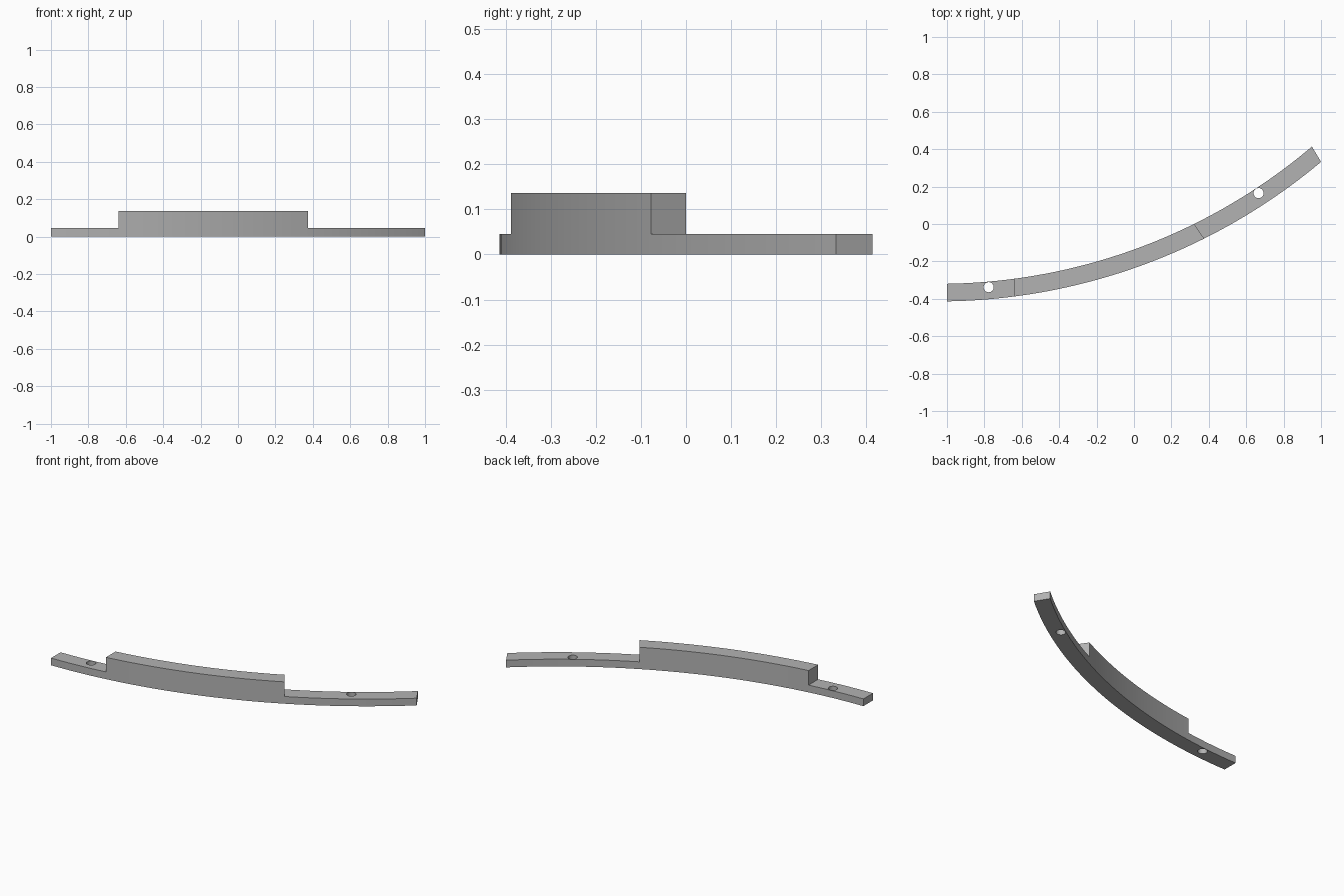
import bpy
import bmesh
from math import asin, sin, cos, pi

cube = bpy.data.objects.get("Cube")
if cube:
    bpy.data.objects.remove(cube, do_unlink=True)

# Shared arc layout: one centre, two radii
CX, CY = -1.05, 2.775
R_OUT, R_IN = 3.189, 3.095
LOW, HIGH = 0.045, 0.136
STEPS = 40

grey = bpy.data.materials.new("plain grey")
grey.use_nodes = True
grey.diffuse_color = (0.45, 0.45, 0.45, 1)
grey.node_tree.nodes["Principled BSDF"].inputs["Base Color"].default_value = grey.diffuse_color


def prism(name, outline, z0, z1):
    """Extrude a flat outline upward from z0 to z1."""
    bm = bmesh.new()
    face = bm.faces.new([bm.verts.new((x, y, z0)) for x, y in outline])
    top = bmesh.ops.extrude_face_region(bm, geom=[face])["geom"]
    bmesh.ops.translate(bm, vec=(0, 0, z1 - z0),
                        verts=[v for v in top if isinstance(v, bmesh.types.BMVert)])
    bmesh.ops.recalc_face_normals(bm, faces=bm.faces)
    mesh = bpy.data.meshes.new(name)
    bm.to_mesh(mesh)
    bm.free()
    mesh.materials.append(grey)
    obj = bpy.data.objects.new(name, mesh)
    bpy.context.collection.objects.link(obj)
    return obj


def arc(radius, x0, x1):
    """Points along the lower arc between two x positions."""
    a0, a1 = asin((x0 - CX) / radius), asin((x1 - CX) / radius)
    angles = [a0 + (a1 - a0) * i / STEPS for i in range(STEPS + 1)]
    return [(CX + radius * sin(a), CY - radius * cos(a)) for a in angles]


def circle(x, y, radius, sides=32):
    return [(x + radius * cos(2 * pi * i / sides),
             y + radius * sin(2 * pi * i / sides)) for i in range(sides)]


# Curved rail at full height
rail = prism("curved_rail", arc(R_OUT, -1, 1) + arc(R_IN, 0.951, -1), 0, HIGH)

# Cutters: end notches that leave low mounting tabs, and the screw holes
cutters = [
    prism("left_notch", [(-1.2, -0.6), (-0.64, -0.6), (-0.64, 0), (-1.2, 0)], LOW, 0.3),
    prism("right_notch", [(0.481, -0.232), (1.4, 0.2), (1.1, 0.8), (0.216, 0.154)], LOW, 0.3),
    prism("left_hole", circle(-0.777, -0.338, 0.027), -0.1, 0.3),
    prism("right_hole", circle(0.666, 0.165, 0.027), -0.1, 0.3),
]
bpy.ops.object.select_all(action="DESELECT")
bpy.context.view_layer.objects.active = rail
rail.select_set(True)
for cutter in cutters:
    cutter.hide_render = True
    mod = rail.modifiers.new("cut", "BOOLEAN")
    mod.operation = "DIFFERENCE"
    mod.solver = "EXACT"
    mod.object = cutter
    bpy.ops.object.modifier_apply(modifier=mod.name)
    bpy.data.objects.remove(cutter, do_unlink=True)

bpy.ops.object.shade_smooth_by_angle(angle=pi / 6)
